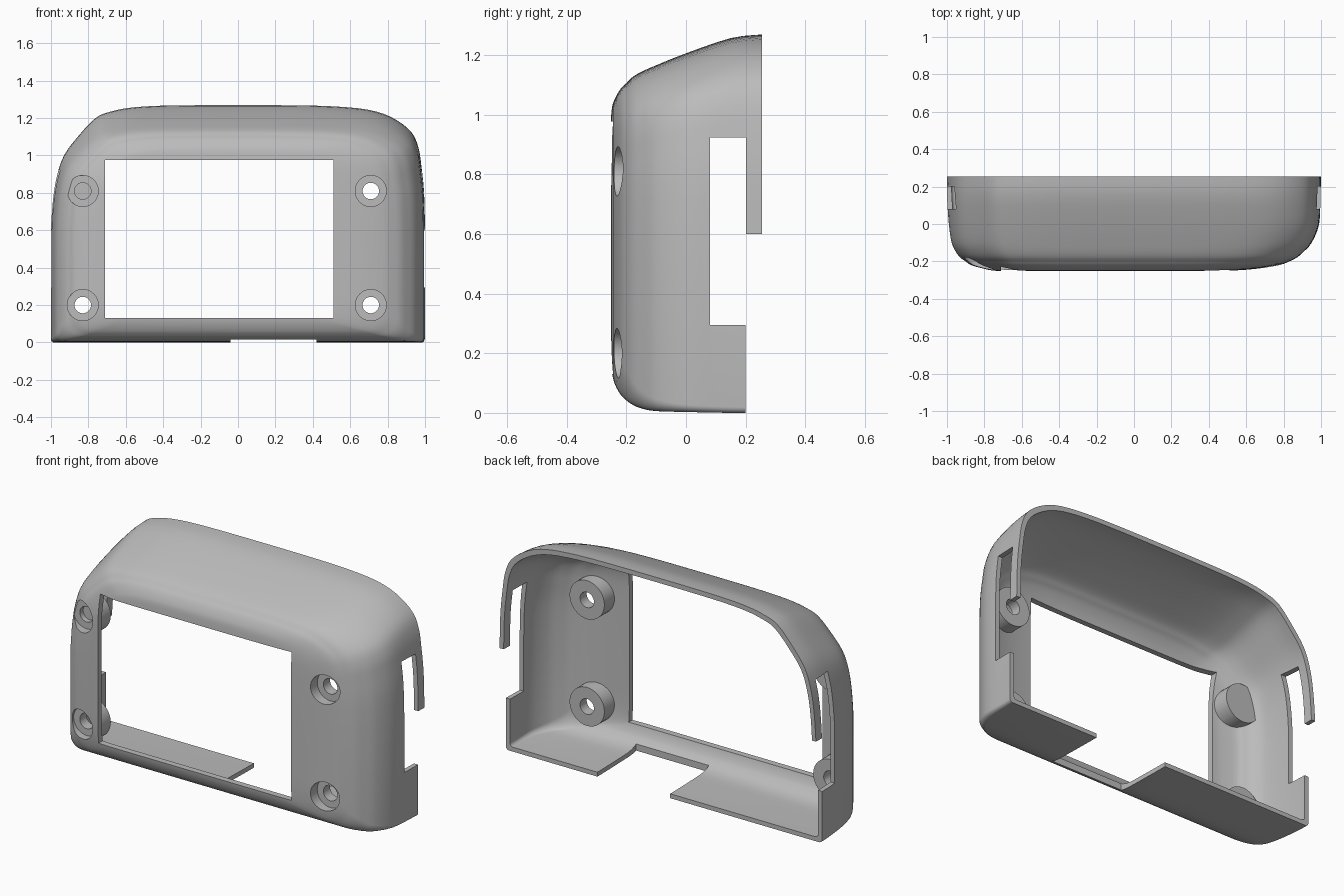
import bpy, bmesh, math
from mathutils import Vector, Matrix

old = bpy.data.objects.get("Cube")
if old:
    bpy.data.objects.remove(old)

grey = bpy.data.materials.new("housing grey")
grey.use_nodes = True
COLOUR = (0.5, 0.5, 0.5, 1)
grey.diffuse_color = COLOUR
next(n for n in grey.node_tree.nodes if n.type == 'BSDF_PRINCIPLED').inputs["Base Color"].default_value = COLOUR

# Top arch of the cross-section, right to left (across, share of height)
ARCH = [(1, 0), (.995, .3), (.98, .52), (.965, .66), (.93, .78), (.85, .88),
        (.74, .95), (.58, .985), (.3, 1), (-.3, 1), (-.55, .985), (-.68, .95),
        (-.76, .9), (-.85, .76), (-.93, .6), (-.97, .42), (-.99, .22), (-1, 0)]
SPRING = 0.6  # height where the arch starts

# Back to front: depth, left, right, bottom, top, lower corner radius
STATIONS = [(.255, -1, 1, 0, 1.268, .02), (.15, -1, .997, 0, 1.256, .02),
            (0, -.99, .99, .003, 1.205, .025), (-.1, -.975, .95, .006, 1.165, .04),
            (-.15, -.952, .905, .015, 1.143, .06), (-.18, -.928, .87, .028, 1.125, .08),
            (-.2, -.9, .83, .042, 1.105, .1), (-.22, -.87, .775, .062, 1.085, .12),
            (-.24, -.8, .65, .1, 1.05, .14), (-.25, -.74, .5, .15, 1.01, .15),
            (-.256, -.6, .3, .25, .9, .15)]


def smooth(points, steps):
    """Catmull-Rom curve through tuples of any length."""
    out = []
    last = len(points) - 1
    for i in range(last):
        a, b, c, d = (points[min(max(i + k, 0), last)] for k in (-1, 0, 1, 2))
        for s in range(steps):
            t = s / steps
            out.append(tuple(q + t / 2 * (r - p + t * (2*p - 5*q + 4*r - e + t * (3*(q - r) + e - p)))
                             for p, q, r, e in zip(a, b, c, d)))
    return out + [points[-1]]


def finish(bm, name):
    bmesh.ops.recalc_face_normals(bm, faces=bm.faces)
    mesh = bpy.data.meshes.new(name)
    bm.to_mesh(mesh)
    bm.free()
    mesh.materials.append(grey)
    ob = bpy.data.objects.new(name, mesh)
    bpy.context.collection.objects.link(ob)
    return ob


def section(left, right, bottom, top, radius):
    pts = []
    for cx, start in ((left + radius, 180), (right - radius, 270)):
        for k in range(7):
            a = math.radians(start + 15 * k)
            pts.append((cx + radius * math.cos(a), bottom + radius + radius * math.sin(a)))
    for u, v in smooth(ARCH, 3):
        pts.append((left + (u + 1) / 2 * (right - left), SPRING + v * (top - SPRING)))
    return pts


def loft(name, inset=0, shift=0):
    bm = bmesh.new()
    rings = []
    for y, l, r, b, t, rad in smooth(STATIONS, 3):
        outline = section(l + inset, r - inset, b + inset, t - inset, rad)
        rings.append([bm.verts.new((x, y + shift, z)) for x, z in outline])
    n = len(rings[0])
    for a, b in zip(rings, rings[1:]):
        for i in range(n):
            j = (i + 1) % n
            bm.faces.new((a[i], a[j], b[j], b[i]))
    bm.faces.new(rings[0])
    bm.faces.new(rings[-1])
    return finish(bm, name)


def box(name, lo, hi):
    lo, hi = Vector(lo), Vector(hi)
    bm = bmesh.new()
    bmesh.ops.create_cube(bm, size=1, matrix=Matrix.Translation((lo + hi) / 2) @ Matrix.Diagonal((*(hi - lo), 1)))
    return finish(bm, name)


def rod(name, x, z, radius, y0, y1):
    bm = bmesh.new()
    bmesh.ops.create_cone(bm, cap_ends=True, segments=40, radius1=radius, radius2=radius, depth=y1 - y0,
                          matrix=Matrix.Translation((x, (y0 + y1) / 2, z)) @ Matrix.Rotation(math.pi / 2, 4, 'X'))
    return finish(bm, name)


def cut(target, cutter):
    cutter.hide_render = True
    mod = target.modifiers.new("cut", 'BOOLEAN')
    mod.operation, mod.solver, mod.object = 'DIFFERENCE', 'EXACT', cutter
    bpy.ops.object.select_all(action='DESELECT')
    bpy.context.view_layer.objects.active = target
    target.select_set(True)
    bpy.ops.object.modifier_apply(modifier=mod.name)
    bpy.data.objects.remove(cutter)


# Hollow the hull, leaving the screw bosses standing in the cavity
shell = loft("housing_shell")
cavity = loft("cavity", inset=.025, shift=.03)
SCREWS = [(x, z) for x in (-.83, .71) for z in (.2, .81)]
for x, z in SCREWS:
    cut(cavity, rod("boss", x, z, .11, -.5, -.12))
cut(shell, cavity)

# Screen window, side slots, back step and floor notch
cut(shell, box("window", (-.71, -.5, .13), (.51, -.05, .977)))
cut(shell, box("side_slots", (-2, .08, .295), (2, .201, .923)))
cut(shell, box("back_step", (-2, .2, -1), (2, 1, .6)))
cut(shell, box("floor_notch", (-.04, -.15, -.5), (.42, .5, .12)))

# Counterbored screw holes; the upper one on the right is blind
for x, z in SCREWS:
    blind = x < 0 and z > .5
    cut(shell, rod("counterbore", x, z, .083, -.5, -.18))
    cut(shell, rod("screw_hole", x, z, .044, -.45, -.15 if blind else 0))

shell.select_set(True)
bpy.context.view_layer.objects.active = shell
bpy.ops.object.shade_smooth_by_angle(angle=math.radians(30))
